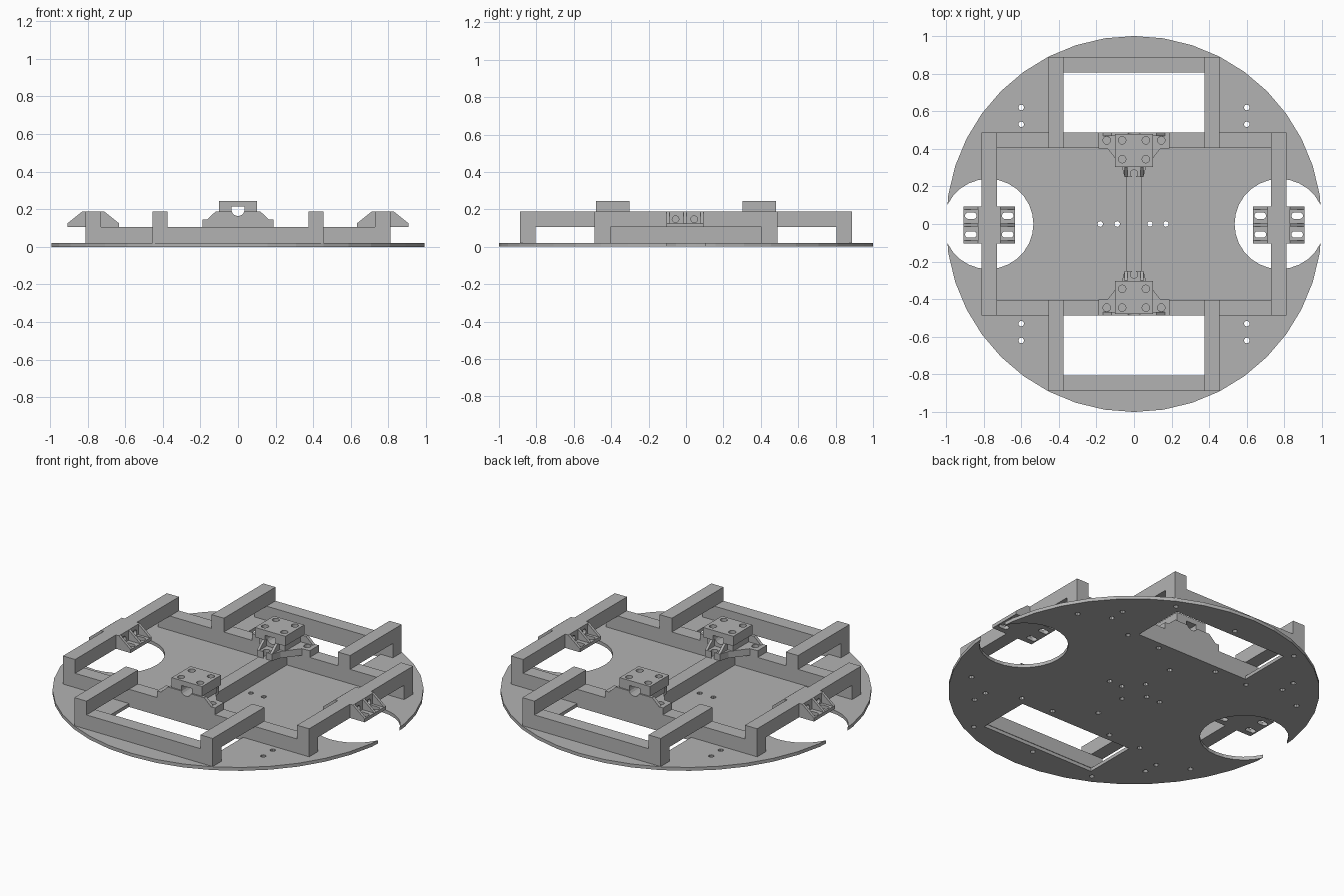
import bpy, bmesh, math

cube = bpy.data.objects.get("Cube")
if cube:
    bpy.data.objects.remove(cube, do_unlink=True)

grey = bpy.data.materials.new("plain grey")
grey.use_nodes = True
COLOUR = (0.45, 0.45, 0.45, 1)
grey.diffuse_color = COLOUR
grey.node_tree.nodes["Principled BSDF"].inputs["Base Color"].default_value = COLOUR


def circle(x, y, r, n=16):
    return [(x + r * math.sin(2 * math.pi * i / n), y + r * math.cos(2 * math.pi * i / n))
            for i in range(n)]


def slot(x, y, half, r):
    """Oblong outline lying along the first axis."""
    return [(x + (half if c > 0 else -half) + r * c, y + r * s)
            for c, s in ((math.cos(a), math.sin(a))
                         for a in (math.pi * (i + .5) / 8 for i in range(16)))]


def rect(a0, a1, b0, b1):
    return [(a0, b0), (a1, b0), (a1, b1), (a0, b1)]


def prisms(name, outlines, axis, lo, hi):
    """Extrude one or more outlines along an axis into a single object."""
    place = {"x": lambda a, b, h: (h, a, b),
             "y": lambda a, b, h: (a, h, b),
             "z": lambda a, b, h: (a, b, h)}[axis]
    bm = bmesh.new()
    for pts in outlines:
        low = [bm.verts.new(place(a, b, lo)) for a, b in pts]
        high = [bm.verts.new(place(a, b, hi)) for a, b in pts]
        bm.faces.new(low)
        bm.faces.new(high)
        for i in range(len(pts)):
            j = (i + 1) % len(pts)
            bm.faces.new((low[i], low[j], high[j], high[i]))
    bmesh.ops.recalc_face_normals(bm, faces=bm.faces)
    mesh = bpy.data.meshes.new(name)
    bm.to_mesh(mesh)
    bm.free()
    mesh.materials.append(grey)
    obj = bpy.data.objects.new(name, mesh)
    bpy.context.collection.objects.link(obj)
    return obj


def box(name, x0, x1, y0, y1, z0, z1):
    return prisms(name, [rect(x0, x1, y0, y1)], "z", z0, z1)


def cut(obj, outlines, axis, lo, hi):
    """Cut holes of the given outlines through an object."""
    cutter = prisms("cutter", outlines, axis, lo, hi)
    cutter.hide_render = True
    mod = obj.modifiers.new("holes", "BOOLEAN")
    mod.operation, mod.solver, mod.object = "DIFFERENCE", "EXACT", cutter
    bpy.context.view_layer.objects.active = obj
    bpy.ops.object.modifier_apply(modifier=mod.name)
    bpy.data.objects.remove(cutter, do_unlink=True)


def opposite(obj, name):
    """Copy a part half a turn around the centre."""
    twin = obj.copy()
    twin.name = name
    twin.rotation_euler.z = math.pi
    bpy.context.collection.objects.link(twin)


PLATE, LOW, HIGH = 0.02, 0.105, 0.187

# Round base plate with wheel cutouts, windows and screw holes
plate = prisms("base_plate", [circle(0, 0, 1, 40)], "z", 0, PLATE)
holes = [circle(s * .775, 0, .24, 28) for s in (-1, 1)]
holes += [rect(-.375, .375, *y) for y in ((.488, .808), (-.808, -.488))]
holes += [circle(x, y, .015, 10) for x in (-.6, .6) for y in (-.62, -.53, .53, .62)]
holes += [circle(x, 0, .015, 10) for x in (-.18, -.09, .085, .17)]
holes += [circle(0, y, .015, 10) for y in (-.3, -.1, .1, .3)]
holes += [circle(x, y, .015, 10) for x in (-.77, -.415, -.2, .2, .415, .77) for y in (-.445, .445)]
holes += [circle(x, y, .015, 10) for x in (-.415, 0, .415) for y in (-.847, .847)]
cut(plate, holes, "z", -.1, .1)

# Frame of square bars
box("centre_beam", -.04, .04, -.403, .403, PLATE, LOW)
for name, s in (("back", 1), ("front", -1)):
    inner, outer = sorted((s * .403, s * .488)), sorted((s * .805, s * .888))
    box(name + "_cross_bar", -.81, .81, *inner, PLATE, LOW)
    box(name + "_outer_bar", -.455, .455, *outer, PLATE, LOW)
    for side, t in (("left", 1), ("right", -1)):
        box(f"{name}_{side}_short_rail", *sorted((t * .375, t * .455)),
            *sorted((s * .403, s * .888)), LOW, HIGH)
for side, t in (("left", 1), ("right", -1)):
    box(side + "_long_rail", *sorted((t * .73, t * .81)), -.488, .488, LOW, HIGH)

# Ribbed angle brackets on both faces of each long rail
MID, HALF = -.006, .099
for side, t in (("left", 1), ("right", -1)):
    for where, rail, d in (("outer", .81, 1), ("inner", .73, -1)):
        name = f"{side}_{where}_bracket"
        x = lambda k: t * (rail + d * k)
        ys = (MID - HALF, MID + HALF)
        foot = prisms(name + "_foot", [rect(x(0), x(.097), *ys)], "z", LOW, LOW + .02)
        cut(foot, [slot(x(.058), MID + k, .014, .017) for k in (-.05, .05)], "z", 0, .2)
        back = prisms(name + "_upright", [rect(x(0), x(.02), *ys)], "z", LOW + .02, HIGH)
        cut(back, [circle(MID + k, .147, .018) for k in (-.05, .05)], "x",
            *sorted((x(.002), x(.05))))
        for i, y in enumerate((-HALF, -.008, HALF - .016)):
            prisms(f"{name}_rib_{i + 1}",
                   [[(x(.02), LOW + .02), (x(.097), LOW + .02), (x(.02), HIGH)]],
                   "y", MID + y, MID + y + .016)

# Ball caster mounts: three-eared foot, neck, webs and drilled top block
half = [(.19, .488), (.19, .403), (.14, .4), (.065, .305), (.05, .25)]
foot = prisms("back_caster_foot", [half + [(-a, b) for a, b in reversed(half)]], "z", LOW, .145)
cut(foot, [circle(a, b, .02) for a, b in ((.145, .445), (-.145, .445), (0, .268))], "z", 0, .3)

cradle = [(.035, .215), (-.035, .215)] + [
    (-.035 * math.cos(a), .197 - .033 * math.sin(a)) for a in (math.pi * i / 8 for i in range(9))]
neck = box("back_caster_neck", -.085, .085, .32, .47, .145, .187)
cut(neck, [cradle], "y", .2, .6)
web = prisms("back_caster_web", [[(-.165, .145), (.165, .145), (.12, HIGH), (-.12, HIGH)]],
             "y", .468, .488)
cut(web, [cradle], "y", .2, .6)
block = box("back_caster_block", -.1, .1, .302, .48, .187, .245)
cut(block, [cradle], "y", .2, .6)
cut(block, [circle(a, b, .02) for a in (-.063, .063) for b in (.345, .445)], "z", .222, .3)
nose = prisms("back_caster_nose", [[(.25, .145), (.33, .145), (.33, .187), (.3, .187)]],
              "x", .035, .05)
nose_two = prisms("back_caster_second_nose",
                  [[(.25, .145), (.33, .145), (.33, .187), (.3, .187)]], "x", -.05, -.035)
for part in (foot, neck, web, block, nose, nose_two):
    opposite(part, part.name.replace("back", "front"))
